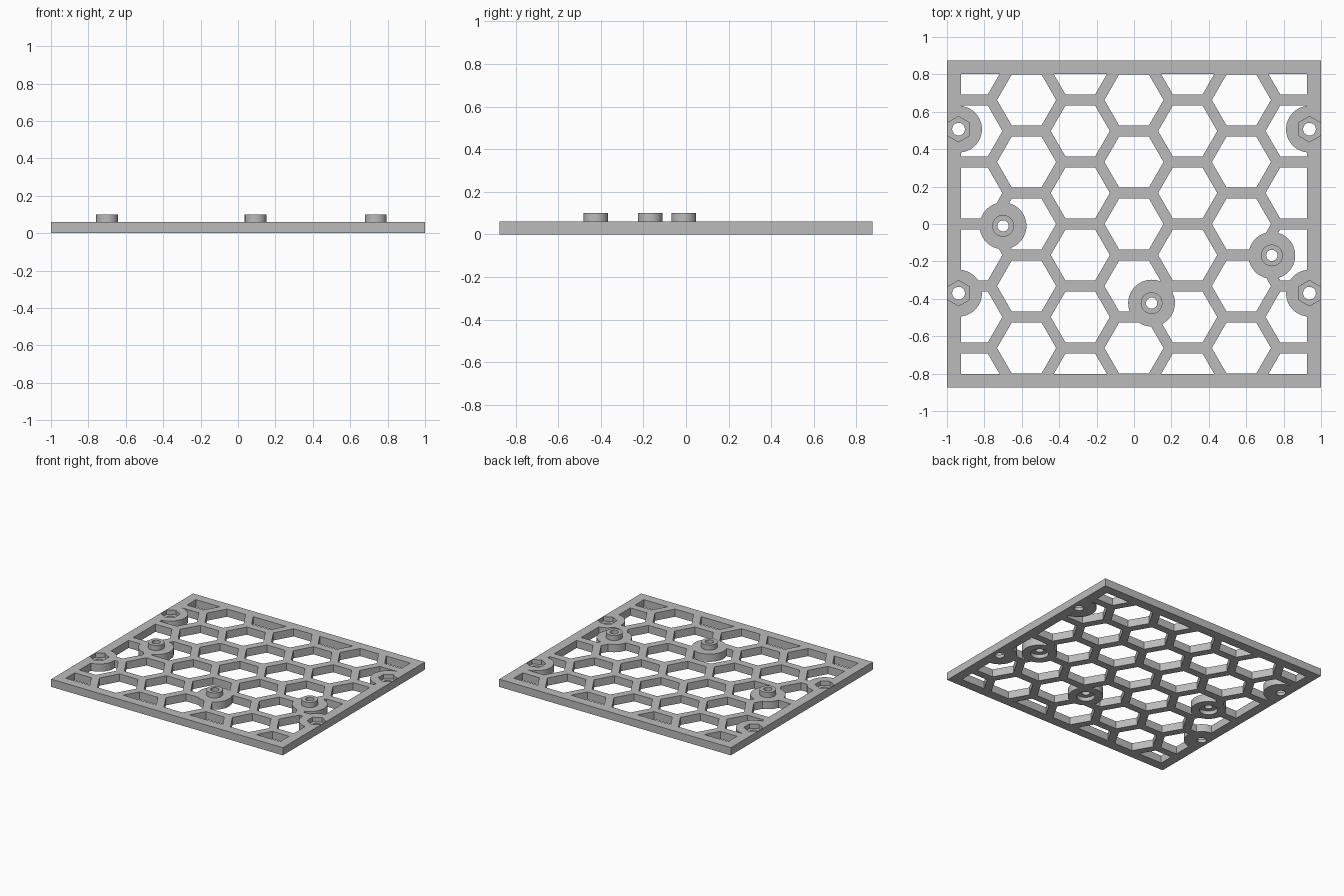
import bpy, bmesh, math
from mathutils import Matrix, Vector

cube = bpy.data.objects.get("Cube")
if cube:
    bpy.data.objects.remove(cube, do_unlink=True)

HALF_X, HALF_Y, THICK = 1.0, 0.875, 0.06
INNER_X, INNER_Y = 0.925, 0.802        # inside edge of the border
PITCH, HOLE_R = 0.3315, 0.158          # honeycomb spacing and opening radius
PAD_R = 0.125
STANDOFFS = [(-0.70, -0.01), (0.737, -0.168), (0.094, -0.423)]
NUT_PADS = [(s * 0.938, y) for s in (-1, 1) for y in (0.507, -0.37)]

grey = bpy.data.materials.new("light grey plastic")
grey.use_nodes = True
grey.diffuse_color = (0.5, 0.5, 0.5, 1)
grey.node_tree.nodes["Principled BSDF"].inputs["Base Color"].default_value = (0.5, 0.5, 0.5, 1)


def make_object(name, bm):
    mesh = bpy.data.meshes.new(name)
    bm.to_mesh(mesh)
    bm.free()
    mesh.materials.append(grey)
    obj = bpy.data.objects.new(name, mesh)
    bpy.context.collection.objects.link(obj)
    return obj


def add_prism(bm, x, y, radius, z0, z1, sides, turn=0):
    place = Matrix.Translation((x, y, (z0 + z1) / 2)) @ Matrix.Rotation(turn, 4, "Z")
    bmesh.ops.create_cone(bm, cap_ends=True, segments=sides, radius1=radius,
                          radius2=radius, depth=z1 - z0, matrix=place)


def prisms(name, spots, radius, z0, z1, sides=48, turn=0):
    bm = bmesh.new()
    for x, y in spots:
        add_prism(bm, x, y, radius, z0, z1, sides, turn)
    return make_object(name, bm)


def combine(target, tool, operation):
    mod = target.modifiers.new(operation, "BOOLEAN")
    mod.operation, mod.solver, mod.object = operation, "EXACT", tool
    bpy.context.view_layer.objects.active = target
    bpy.ops.object.modifier_apply(modifier=mod.name)
    bpy.data.objects.remove(tool, do_unlink=True)


# Honeycomb openings, trimmed to the border
bm = bmesh.new()
for col in range(-3, 4):
    for row in range(-3, 4):
        y = (row + 0.5 * (col % 2)) * PITCH
        if abs(y) < INNER_Y + 0.1:
            add_prism(bm, col * PITCH * math.sqrt(0.75), y, HOLE_R, -0.1, 0.2, 6, math.pi / 2)

# Turn each opening so two of its sides run along x
low = min(v.co.y for v in bm.verts if abs(v.co.x) < 0.2 and abs(v.co.y) < 0.16)
if low < -HOLE_R * 0.95:
    for col in range(-3, 4):
        cx = col * PITCH * math.sqrt(0.75)
        for row in range(-3, 4):
            cy = (row + 0.5 * (col % 2)) * PITCH
            near = [v for v in bm.verts
                    if abs((v.co.xy - Vector((cx, cy))).length - HOLE_R) < 0.001]
            bmesh.ops.rotate(bm, verts=near, cent=(cx, cy, 0),
                             matrix=Matrix.Rotation(math.pi / 6, 3, "Z"))
for normal, limit in (((1, 0, 0), INNER_X), ((-1, 0, 0), INNER_X),
                      ((0, 1, 0), INNER_Y), ((0, -1, 0), INNER_Y)):
    cut = bmesh.ops.bisect_plane(bm, geom=bm.verts[:] + bm.edges[:] + bm.faces[:],
                                 plane_co=Vector(normal) * limit, plane_no=normal,
                                 clear_outer=True)
    edges = [e for e in cut["geom_cut"] if isinstance(e, bmesh.types.BMEdge)]
    bmesh.ops.holes_fill(bm, edges=[e for e in edges if e.is_boundary])
bmesh.ops.recalc_face_normals(bm, faces=bm.faces[:])
openings = make_object("opening_cutter", bm)

# Solid round pads interrupt the openings
combine(openings, prisms("pads", STANDOFFS + NUT_PADS, PAD_R, -0.2, 0.3, 64), "DIFFERENCE")

# Plate
bm = bmesh.new()
bmesh.ops.create_cube(bm, size=1, matrix=Matrix.Translation((0, 0, THICK / 2))
                      @ Matrix.Diagonal((2 * HALF_X, 2 * HALF_Y, THICK, 1)))
plate = make_object("honeycomb_plate", bm)
combine(plate, openings, "DIFFERENCE")

# Raised collars with through holes and screw-head recesses underneath
combine(plate, prisms("collars", STANDOFFS, 0.058, 0.045, 0.1), "UNION")
combine(plate, prisms("screw_holes", STANDOFFS, 0.03, -0.1, 0.2), "DIFFERENCE")
combine(plate, prisms("head_recesses", STANDOFFS, 0.065, -0.1, 0.03), "DIFFERENCE")

# Edge pads with through holes and hexagonal nut pockets on top
combine(plate, prisms("nut_holes", NUT_PADS, 0.034, -0.1, 0.2), "DIFFERENCE")
combine(plate, prisms("nut_pockets", NUT_PADS, 0.068, 0.025, 0.2, 6), "DIFFERENCE")

bpy.ops.object.select_all(action="DESELECT")
plate.select_set(True)
bpy.context.view_layer.objects.active = plate
bpy.ops.object.shade_smooth_by_angle(angle=math.radians(30))
